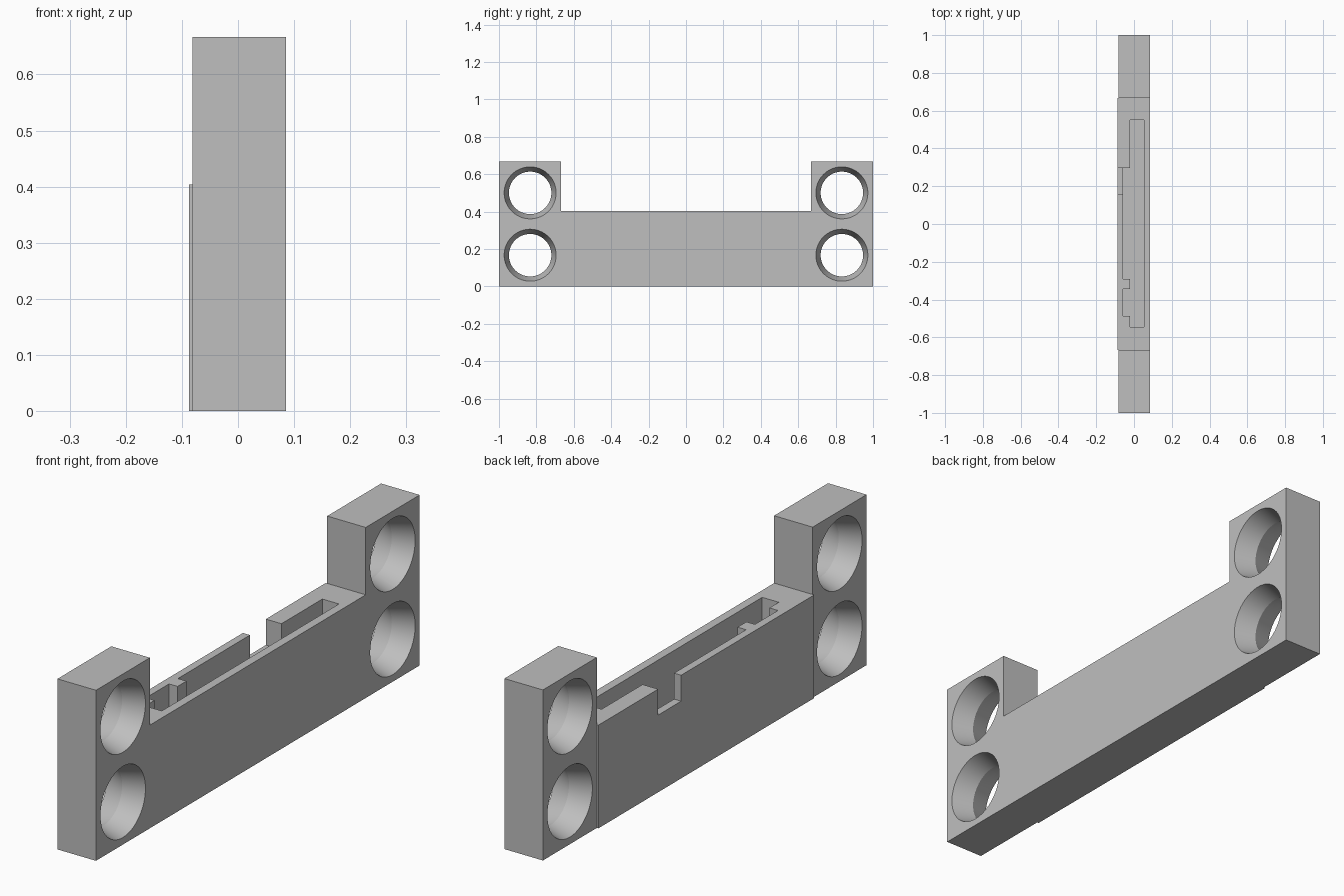
import bpy, bmesh, math
from mathutils import Vector, Matrix

if "Cube" in bpy.data.objects:
    bpy.data.objects.remove(bpy.data.objects["Cube"], do_unlink=True)

BACK, FACE = -0.081, 0.0857     # x of the two end block faces
RAISED = -0.0875                # x of the raised middle panel
STEP, BAR_TOP, TOP = 0.667, 0.4035, 0.667
FLOOR = 0.04                    # bottom of the slot

grey = bpy.data.materials.new("plain grey")
grey.use_nodes = True
colour = (0.52, 0.52, 0.52, 1)
grey.diffuse_color = colour
grey.node_tree.nodes["Principled BSDF"].inputs["Base Color"].default_value = colour


def finish(bm, name):
    bmesh.ops.recalc_face_normals(bm, faces=bm.faces)
    mesh = bpy.data.meshes.new(name)
    bm.to_mesh(mesh)
    bm.free()
    mesh.materials.append(grey)
    ob = bpy.data.objects.new(name, mesh)
    bpy.context.collection.objects.link(ob)
    return ob


def prism(name, outline, z0, z1):
    """Extrude a plan outline from z0 to z1."""
    bm = bmesh.new()
    face = bm.faces.new([bm.verts.new((x, y, z0)) for x, y in outline])
    up = bmesh.ops.extrude_face_region(bm, geom=[face])["geom"]
    bmesh.ops.translate(bm, vec=(0, 0, z1 - z0),
                        verts=[v for v in up if isinstance(v, bmesh.types.BMVert)])
    return finish(bm, name)


def box(name, x0, x1, y0, y1, z0, z1):
    return prism(name, [(x0, y0), (x1, y0), (x1, y1), (x0, y1)], z0, z1)


def flared_hole(name, y, z, rim=0.139, waist=0.1135, sides=64):
    """Hourglass cutter along x, narrowest in the middle of the block."""
    mid, half = (BACK + FACE) / 2, (FACE - BACK) / 2
    over = 1.3
    wide = waist + (rim - waist) * over
    bm = bmesh.new()
    rings = []
    for dx, r in ((-half * over, wide), (0, waist), (half * over, wide)):
        spot = Matrix.Translation((mid + dx, y, z)) @ Matrix.Rotation(math.pi / 2, 4, "Y")
        rings.append(bmesh.ops.create_circle(bm, segments=sides, radius=r, matrix=spot)["verts"])
    for a, b in zip(rings, rings[1:]):
        for i in range(sides):
            j = (i + 1) % sides
            bm.faces.new((a[i], a[j], b[j], b[i]))
    bm.faces.new(rings[0])
    bm.faces.new(rings[-1])
    return finish(bm, name)


def cut(body, cutter):
    mod = body.modifiers.new("cut", "BOOLEAN")
    mod.operation, mod.solver, mod.object = "DIFFERENCE", "EXACT", cutter
    bpy.context.view_layer.objects.active = body
    bpy.ops.object.modifier_apply(modifier=mod.name)
    bpy.data.objects.remove(cutter, do_unlink=True)


# Bracket body: plan outline with the raised middle panel on the -x side
bracket = prism("bracket", [(FACE, -1), (FACE, 1), (BACK, 1), (BACK, STEP),
                            (RAISED, STEP), (RAISED, -STEP), (BACK, -STEP), (BACK, -1)], 0, TOP)

# Lower the middle bar between the two end blocks
cut(bracket, box("gap_cutter", -0.3, 0.3, -STEP, STEP, BAR_TOP, 1))

# Long slot with its two side pockets, drawn as a single plan outline
INNER, POCKET = -0.02, -0.057
slot = [(0.052, -0.545), (0.052, 0.55), (INNER, 0.55), (INNER, 0.297), (POCKET, 0.297),
        (POCKET, -0.29), (INNER, -0.29), (INNER, -0.345), (POCKET, -0.345),
        (POCKET, -0.487), (INNER, -0.487), (INNER, -0.545)]
cut(bracket, prism("slot_cutter", slot, FLOOR, 0.6))

# Notch through the outer wall of the slot
cut(bracket, box("notch_cutter", -0.2, -0.04, 0.155, 0.297, 0.302, 0.6))

# Two flared holes in each end block
for y in (-5 / 6, 5 / 6):
    for z in (1 / 6, 0.5):
        cut(bracket, flared_hole("hole_cutter", y, z))

bpy.ops.object.select_all(action="DESELECT")
bracket.select_set(True)
bpy.context.view_layer.objects.active = bracket
bpy.ops.object.shade_smooth_by_angle(angle=math.radians(25))
